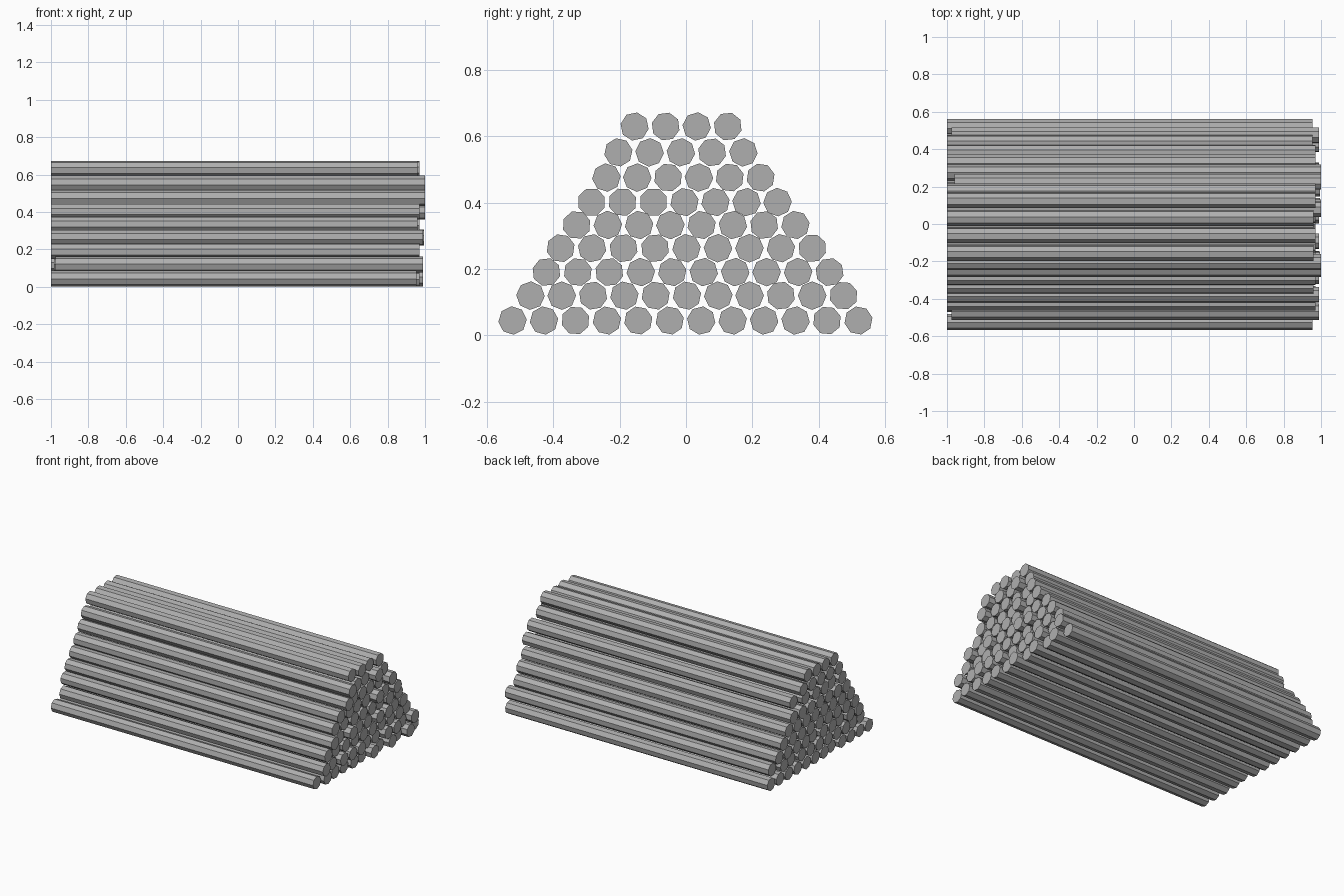
import bpy, bmesh, math, random

if "Cube" in bpy.data.objects:
    bpy.data.objects.remove(bpy.data.objects["Cube"])

random.seed(4)
R, SIDES = 0.043, 8

# Rows of the stack: (log count, first y, last y, z, furthest right end)
ROWS = [
    (12, -0.523, 0.520, 0.045, 0.99),
    (11, -0.469, 0.475, 0.120, 0.99),
    (10, -0.421, 0.433, 0.191, 0.97),
    (9, -0.378, 0.381, 0.263, 0.995),
    (8, -0.330, 0.330, 0.333, 0.97),
    (7, -0.285, 0.276, 0.402, 1.0),
    (6, -0.240, 0.225, 0.476, 1.0),
    (5, -0.204, 0.173, 0.552, 1.0),
    (4, -0.155, 0.126, 0.630, 0.97),
]

# Logs whose ends are clearly visible: (row, index) -> (left end, right end)
KNOWN = {
    (0, 0): (-1, 0.955), (0, 11): (-1, 0.955),
    (1, 0): (-0.975, 0.99), (1, 10): (-0.975, 0.99),
    (6, 5): (-0.96, 1.0), (5, 6): (-1, 1.0),
    (3, 0): (-1, 0.99), (2, 9): (-1, 0.955),
}

# Dark grey for all logs
grey = bpy.data.materials.new("dark_grey")
grey.diffuse_color = (0.43, 0.43, 0.43, 1)
grey.use_nodes = True
grey.node_tree.nodes["Principled BSDF"].inputs["Base Color"].default_value = grey.diffuse_color


def add_log(name, x0, x1, y, z, turn):
    """Flat-sided log lying along x, capped at both ends."""
    bm = bmesh.new()
    rings = []
    for x in (x0, x1):
        ring = []
        for k in range(SIDES):
            a = turn + 2 * math.pi * k / SIDES
            ring.append(bm.verts.new((x, y + R * math.cos(a), z + R * math.sin(a))))
        rings.append(ring)
    left, right = rings
    for k in range(SIDES):
        n = (k + 1) % SIDES
        bm.faces.new((left[k], left[n], right[n], right[k]))
    bm.faces.new(left)
    bm.faces.new(right)
    bmesh.ops.recalc_face_normals(bm, faces=bm.faces)
    mesh = bpy.data.meshes.new(name)
    bm.to_mesh(mesh)
    bm.free()
    mesh.materials.append(grey)
    obj = bpy.data.objects.new(name, mesh)
    bpy.context.collection.objects.link(obj)


# Log stack, each log rolled and slid a little
for r, (count, ya, yb, z, far) in enumerate(ROWS):
    for i in range(count):
        y = ya + (yb - ya) * i / (count - 1)
        x0 = random.choice((-1, -1, -1, -1, -0.985)) if r < 8 else -1
        x1 = random.choice((0.96, 0.97, far))
        x0, x1 = KNOWN.get((r, i), (x0, x1))
        add_log(f"log_row{r + 1}_{i + 1}", x0, x1, y, z,
                random.uniform(0, 2 * math.pi / SIDES))
